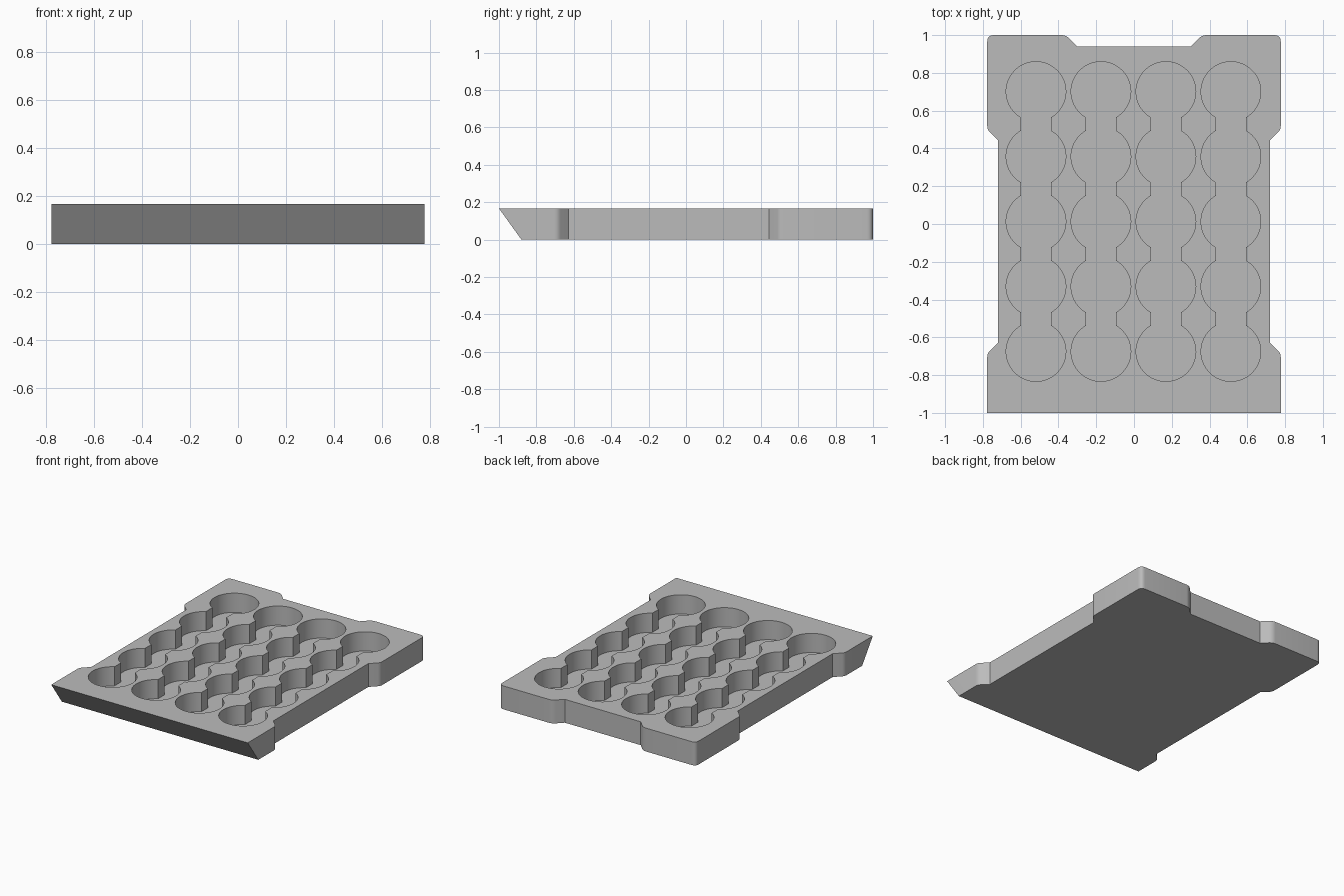
import bpy, bmesh, math
from mathutils import Vector

if "Cube" in bpy.data.objects:
    bpy.data.objects.remove(bpy.data.objects["Cube"], do_unlink=True)

HEIGHT, FLOOR = 0.167, 0.03
HALF_W, WAIST = 0.777, 0.72
PITCH, RADIUS, NECK = 0.344, 0.158, 0.08
CENTRE_X, CENTRE_Y = -0.003, 0.013
ROWS, COLUMNS = 5, 4

grey = bpy.data.materials.new("plain grey")
grey.use_nodes = True
grey.diffuse_color = (0.5, 0.5, 0.5, 1)
grey.node_tree.nodes["Principled BSDF"].inputs["Base Color"].default_value = (0.5, 0.5, 0.5, 1)


def rounded(corners, steps=6):
    """Turn (x, y, tangent length) corners into a softened outline."""
    points = []
    for i, (x, y, t) in enumerate(corners):
        here = Vector((x, y))
        if not t:
            points.append(here)
            continue
        before = Vector(corners[i - 1][:2])
        after = Vector(corners[(i + 1) % len(corners)][:2])
        a = here + (before - here).normalized() * t
        b = here + (after - here).normalized() * t
        for s in range(steps + 1):
            u = s / steps
            points.append(a * (1 - u) ** 2 + here * 2 * u * (1 - u) + b * u * u)
    return points


def prism(name, outline, bottom, top):
    bm = bmesh.new()
    face = bm.faces.new([bm.verts.new((p[0], p[1], bottom)) for p in outline])
    raised = bmesh.ops.extrude_face_region(bm, geom=[face])["geom"]
    for v in raised:
        if isinstance(v, bmesh.types.BMVert):
            v.co.z = top
    bmesh.ops.recalc_face_normals(bm, faces=bm.faces)
    mesh = bpy.data.meshes.new(name)
    bm.to_mesh(mesh)
    bm.free()
    mesh.materials.append(grey)
    obj = bpy.data.objects.new(name, mesh)
    bpy.context.collection.objects.link(obj)
    return obj


# Tray outline: right half from front to back, then mirrored
half = [(HALF_W, -1, 0), (HALF_W, -0.685, 0.02), (WAIST, -0.628, 0),
        (WAIST, 0.443, 0), (HALF_W, 0.5, 0.02), (HALF_W, 1, 0.035),
        (0.36, 1, 0.025), (0.3, 0.94, 0)]
corners = half + [(-x, y, t) for x, y, t in reversed(half)]
tray = prism("tray", rounded(corners), 0, HEIGHT)

# Sloped front face: the lower edge sits further back
for v in tray.data.vertices:
    if v.co.y < -0.99 and v.co.z < 0.01:
        v.co.y = -0.88


# Pocket column: a chain of round wells joined by straight necks
def pocket_outline(cx):
    neck_angle = math.asin(NECK / RADIUS)
    side = []
    for row in range(ROWS):
        cy = CENTRE_Y + (row - (ROWS - 1) / 2) * PITCH
        start = 0 if row == 0 else neck_angle
        end = math.pi if row == ROWS - 1 else math.pi - neck_angle
        for s in range(33):
            a = start + (end - start) * s / 32
            side.append((RADIUS * math.sin(a), cy - RADIUS * math.cos(a)))
    left = [(-x, y) for x, y in reversed(side[1:-1])]
    return [(cx + x, y) for x, y in side + left]


cutters = []
for column in range(COLUMNS):
    cx = CENTRE_X + (column - (COLUMNS - 1) / 2) * PITCH
    cutter = prism("pocket_cutter", pocket_outline(cx), FLOOR, HEIGHT + 0.1)
    cutter.hide_render = True
    cut = tray.modifiers.new("pockets", 'BOOLEAN')
    cut.operation = 'DIFFERENCE'
    cut.solver = 'EXACT'
    cut.object = cutter
    cutters.append(cutter)

# Bake the cuts and drop the cutters
graph = bpy.context.evaluated_depsgraph_get()
baked = bpy.data.meshes.new_from_object(tray.evaluated_get(graph))
tray.modifiers.clear()
tray.data = baked
for cutter in cutters:
    bpy.data.objects.remove(cutter, do_unlink=True)

# Smooth round walls, crisp edges
bpy.ops.object.select_all(action='DESELECT')
tray.select_set(True)
bpy.context.view_layer.objects.active = tray
bpy.ops.object.shade_smooth_by_angle(angle=math.radians(30))
